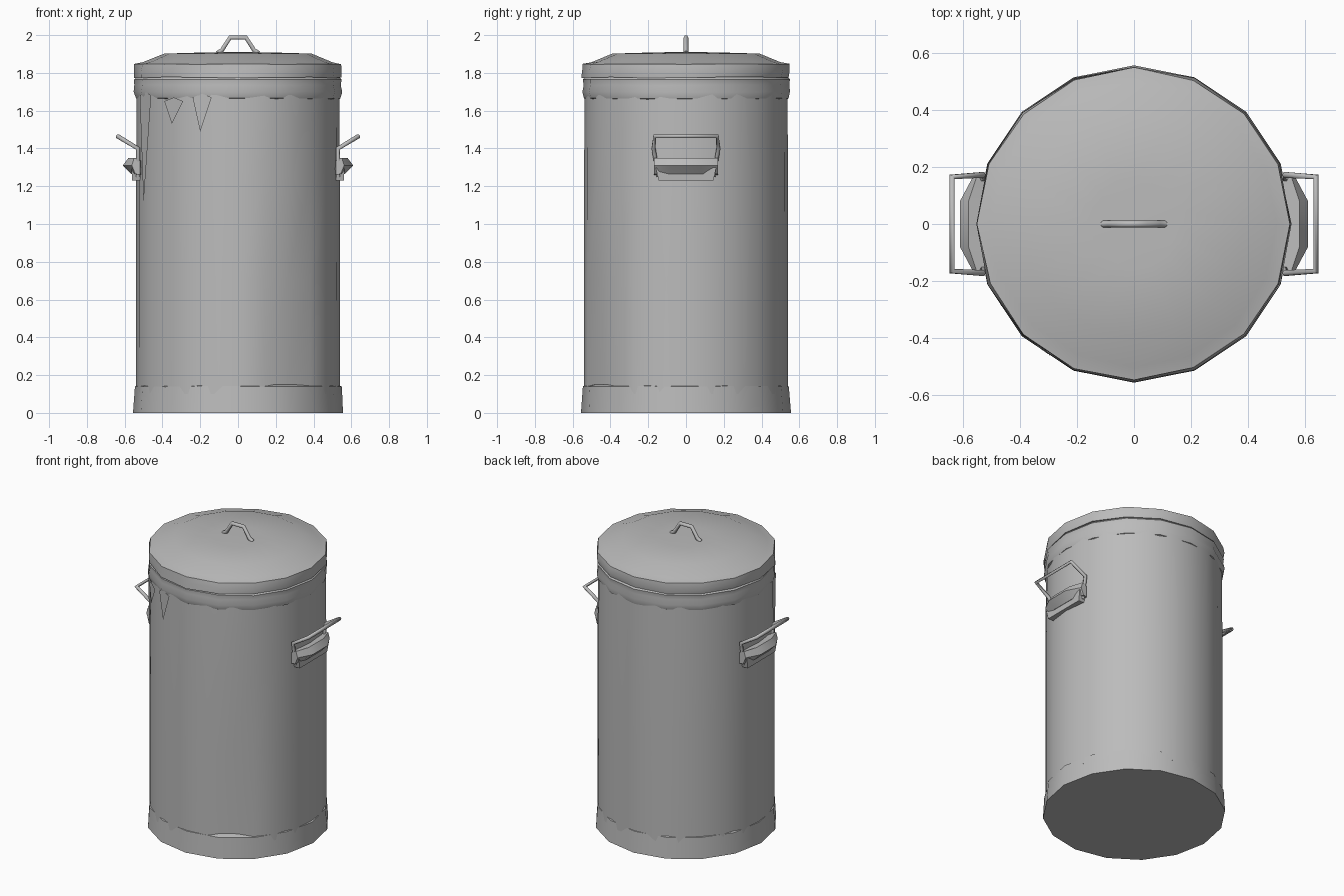
import bpy, bmesh, random
from math import cos, sin, pi, radians
from mathutils import Vector

random.seed(4)
cube = bpy.data.objects.get("Cube")
if cube:
    bpy.data.objects.remove(cube)

steel = bpy.data.materials.new("galvanised_grey")
steel.use_nodes = True
grey = (0.5, 0.5, 0.5, 1)
steel.diffuse_color = grey
steel.node_tree.nodes["Principled BSDF"].inputs["Base Color"].default_value = grey
made = []


def add_object(name, data):
    obj = bpy.data.objects.new(name, data)
    data.materials.append(steel)
    bpy.context.collection.objects.link(obj)
    made.append(obj)
    return obj


def from_bmesh(name, bm, recalc=True):
    if recalc:
        bmesh.ops.recalc_face_normals(bm, faces=bm.faces)
    mesh = bpy.data.meshes.new(name)
    bm.to_mesh(mesh)
    bm.free()
    return add_object(name, mesh)


def loft(name, rings):
    """Skin closed rings of points and cap both ends."""
    bm = bmesh.new()
    loops = [[bm.verts.new(p) for p in ring] for ring in rings]
    n = len(rings[0])
    for a, b in zip(loops, loops[1:]):
        for i in range(n):
            j = (i + 1) % n
            bm.faces.new((a[i], a[j], b[j], b[i]))
    bm.faces.new(loops[0])
    bm.faces.new(loops[-1])
    return from_bmesh(name, bm)


def lathe(name, profile, sides, dent=None):
    """Revolve (radius, height, wobble) rows; dent(row, side) moves points in."""
    rings = []
    for row, (r, z, wobble) in enumerate(profile):
        ring = []
        for i in range(sides):
            a = 2 * pi * i / sides
            rr = r + random.uniform(-wobble, wobble)
            if dent:
                rr -= dent(row, i)
            h = z + random.uniform(-wobble, wobble) * 0.5
            ring.append((rr * cos(a), rr * sin(a), h))
        rings.append(ring)
    return loft(name, rings)


def wire(name, points, radius):
    curve = bpy.data.curves.new(name, "CURVE")
    curve.dimensions = "3D"
    curve.bevel_depth = radius
    curve.bevel_resolution = 1
    curve.use_fill_caps = True
    spline = curve.splines.new("POLY")
    spline.points.add(len(points) - 1)
    for p, co in zip(spline.points, points):
        p.co = (*co, 1)
    return add_object(name, curve)


# Can body, with a crease low on the front left
def crease(row, side):
    return (0.04, 0.025, 0, 0)[row] if side == 20 else 0


lathe("can_body", [(0.54, 0.1, 0), (0.54, 0.7, 0.001), (0.54, 1.25, 0.001),
                   (0.537, 1.7, 0)], 24, crease)

# Flared foot band
lathe("foot_band", [(0.556, 0, 0), (0.547, 0.14, 0.004), (0.52, 0.15, 0)], 16)

# Rolled collar below the lid
lathe("collar", [(0.52, 1.655, 0), (0.542, 1.665, 0.003), (0.552, 1.7, 0.004),
                 (0.545, 1.735, 0.004), (0.548, 1.765, 0.003),
                 (0.53, 1.785, 0)], 16)

# Battered lid
lathe("lid", [(0.52, 1.78, 0), (0.549, 1.775, 0.006), (0.552, 1.81, 0.004),
              (0.547, 1.847, 0.004), (0.5, 1.857, 0.003), (0.39, 1.902, 0),
              (0.15, 1.909, 0), (0.01, 1.91, 0)], 16)

# Lid handle
wire("lid_handle", [(-0.11, 0, 1.905), (-0.085, 0, 1.92), (-0.042, 0, 1.987),
                    (0.042, 0, 1.987), (0.085, 0, 1.92), (0.11, 0, 1.905)], 0.013)

# Side handles: wire loop, bulged grip bracket and lower mounting plate
for s, side in ((1, "left"), (-1, "right")):
    half = [(0.53, 0.145, 1.25), (0.53, 0.172, 1.4), (0.638, 0.165, 1.465)]
    path = half + [(x, -y, z) for x, y, z in reversed(half)]
    wire(side + "_handle_wire", [(s * x, y, z) for x, y, z in path], 0.012)

    section = [(-0.03, 1.26), (0.035, 1.265), (0.08, 1.31), (0.05, 1.35), (-0.03, 1.335)]
    rings = []
    for y, bulge in ((-0.17, 0.4), (-0.08, 1), (0.08, 1), (0.17, 0.4)):
        rings.append([(s * (0.53 + d * bulge), y, z) for d, z in section])
    loft(side + "_grip_bracket", rings)

    plate = [(0.5, 1.23), (0.56, 1.23), (0.565, 1.3), (0.5, 1.3)]
    loft(side + "_mounting_plate",
         [[(s * x, y * (1 + (z - 1.23) * 1.5), z) for x, z in plate] for y in (-0.145, 0.145)])

# Torn slivers hanging under the collar, turned to face inward
for i, (x, top, tip, width) in enumerate([(-0.34, 1.67, 1.53, 0.05),
                                          (-0.19, 1.69, 1.49, 0.05),
                                          (-0.49, 1.7, 1.11, 0.03)]):
    bm = bmesh.new()
    pts = []
    for px, z in ((x - width, top - 0.02), (x, top), (x + width, top - 0.02), (x - 0.01, tip)):
        px = max(px, -0.525)
        pts.append(bm.verts.new((px, -(0.547 ** 2 - px ** 2) ** 0.5, z)))
    bm.faces.new(pts)
    from_bmesh("torn_sliver_%d" % (i + 1), bm, recalc=False)

# Smooth shading with crisp folds
bpy.ops.object.select_all(action="DESELECT")
for obj in made:
    if obj.type == "MESH":
        obj.select_set(True)
        bpy.context.view_layer.objects.active = obj
bpy.ops.object.shade_smooth_by_angle(angle=radians(40))
